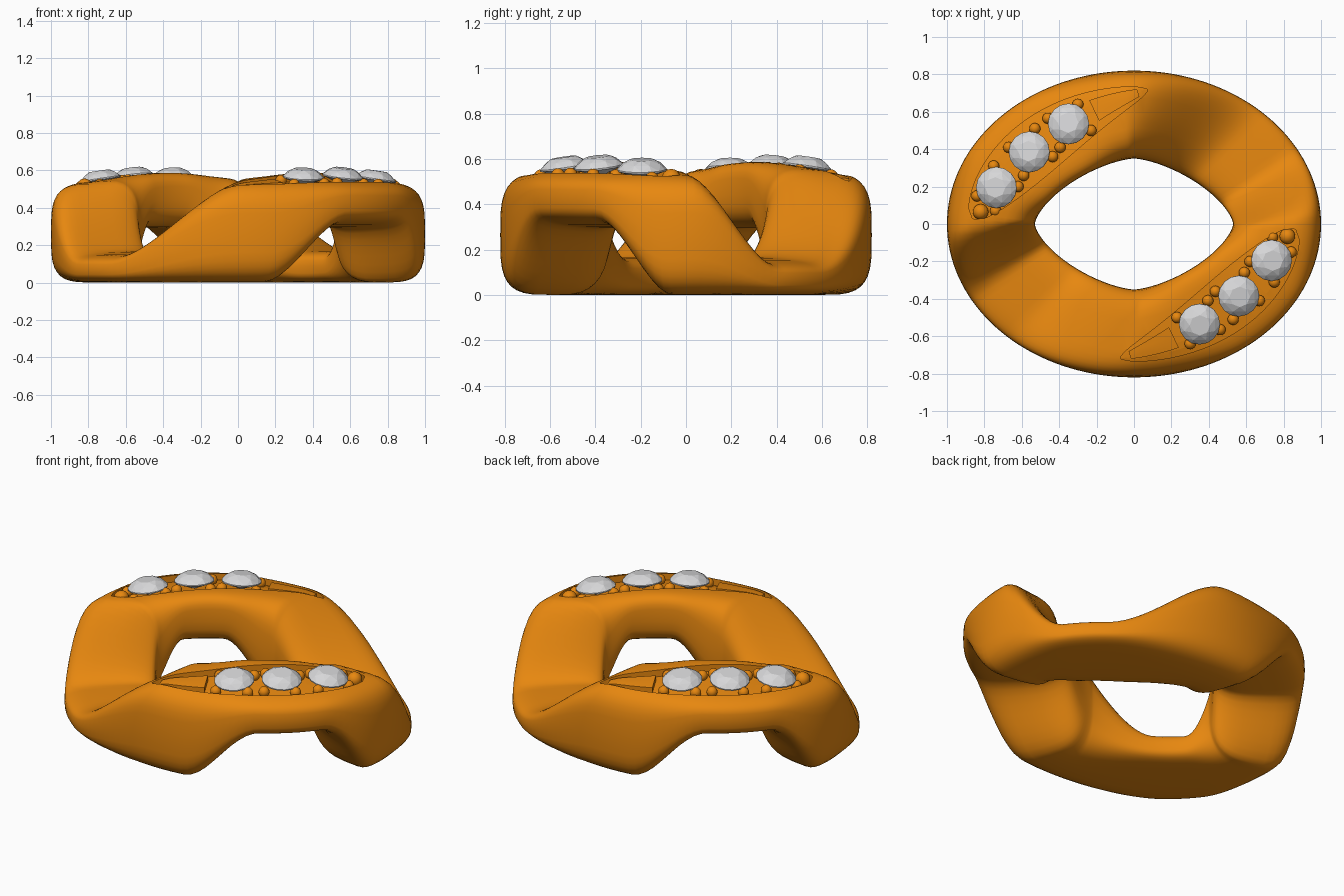
import bpy, bmesh, math
from mathutils import Vector
from mathutils.bvhtree import BVHTree

cube = bpy.data.objects.get("Cube")
if cube:
    bpy.data.objects.remove(cube, do_unlink=True)


def material(name, color, rough):
    m = bpy.data.materials.new(name)
    m.use_nodes = True
    m.diffuse_color = color
    b = next(n for n in m.node_tree.nodes if n.type == 'BSDF_PRINCIPLED')
    b.inputs["Base Color"].default_value = color
    b.inputs["Roughness"].default_value = rough
    return m


gold = material("orange gold", (0.82, 0.25, 0.005, 1), 0.5)
clear = material("pale grey stone", (0.68, 0.68, 0.69, 1), 0.5)


def add_object(name, bm, mat, smooth=True):
    bmesh.ops.recalc_face_normals(bm, faces=bm.faces)
    me = bpy.data.meshes.new(name)
    bm.to_mesh(me)
    bm.free()
    ob = bpy.data.objects.new(name, me)
    bpy.context.collection.objects.link(ob)
    me.materials.append(mat)
    if smooth:
        smooth_object(ob)
    return ob


def smooth_object(ob):
    bpy.ops.object.select_all(action='DESELECT')
    ob.select_set(True)
    bpy.context.view_layer.objects.active = ob
    bpy.ops.object.shade_smooth_by_angle(angle=math.radians(35))


def power(x, p):
    return math.copysign(abs(x) ** p, x)


def ramp(x, a, b):
    x = min(1, max(0, (x - a) / (b - a)))
    return x * x * (3 - 2 * x)


def lerp(a, b, t):
    return a + (b - a) * t


# Twisted link: a section swept round an oval, alternately raised and lowered
def heights(t, w):
    """Bottom and top of the section at sweep angle t; w is 0 inside, 1 outside."""
    q = math.degrees(t)
    low = (q + 45) % 180 - 45       # angle into the lowered quarter, from the end
    high = (q - 45) % 180 - 45      # angle into the raised quarter, from the side
    bulge = max(0, -math.sin(2 * t))
    top = lerp(0.565, 0.53, w) - 0.01 * math.cos(t) ** 2 + lerp(0.045, 0.005, w) * bulge
    k = ramp(low, lerp(-5, 3, w), lerp(27, 31, w)) * ramp(90 - low, lerp(-7, -1, w), 44)
    top = lerp(top, lerp(0.18, 0.14, w), k)
    k = ramp(high, 10, 37) * ramp(90 - high, 6, 30)
    bottom = lerp(0, lerp(0.28, 0.32, w), k)
    return bottom, top


RINGS, SECTION = 144, 36
bm = bmesh.new()
loops = []
for i in range(RINGS):
    t = math.tau * i / RINGS
    c, s = math.cos(t), math.sin(t)
    outer = Vector((c, 0.82 * s, 0))
    inner = Vector((0.53 * power(c, 1.33), 0.35 * power(s, 1.33), 0))
    loop = []
    for j in range(SECTION):
        a = math.tau * j / SECTION
        # The inner edge is crisper on the flat side of each quarter
        crisp = max(0, -math.sin(2 * t) * math.copysign(1, math.sin(a)))
        e = 0.54 if math.cos(a) > 0 else lerp(0.68, 0.46, crisp)
        w = 0.5 + 0.5 * power(math.cos(a), e)
        bottom, top = heights(t, w)
        p = inner.lerp(outer, w)
        p.z = lerp(bottom, top, 0.5 + 0.5 * power(math.sin(a), e))
        loop.append(bm.verts.new(p))
    loops.append(loop)
for i, loop in enumerate(loops):
    other = loops[(i + 1) % RINGS]
    for j in range(SECTION):
        k = (j + 1) % SECTION
        bm.faces.new((loop[j], loop[k], other[k], other[j]))
bmesh.ops.recalc_face_normals(bm, faces=bm.faces)
tree = BVHTree.FromBMesh(bm)
link = add_object("twisted_link", bm, gold)


def surface(x, y):
    hit, normal, _, _ = tree.ray_cast(Vector((x, y, 2)), Vector((0, 0, -1)))
    return hit, normal if normal.z > 0 else -normal


# Eye-shaped pockets sunk in the two raised lobes
START, BEND, END = Vector((-0.07, -0.715)), Vector((0.53, -0.54)), Vector((0.86, -0.03))
DEPTH = 0.04


def pocket_point(t, v, sign, width):
    p = START * (1 - t) ** 2 + BEND * 2 * t * (1 - t) + END * t * t
    d = ((BEND - START) * (1 - t) + (END - BEND) * t).normalized()
    half = 0.006 + width * max(0, math.sin(math.pi * t ** 1.3)) ** 0.55
    return (p + Vector((-d.y, d.x)) * half * v) * sign


def patch(steps, cols, first, last, sign, width, low, high):
    """Closed block following the lobe; high None means straight up."""
    b = bmesh.new()
    rows = []
    for i in range(steps + 1):
        t = lerp(first, last, i / steps)
        row = []
        for j in range(cols + 1):
            p = pocket_point(t, 2 * j / cols - 1, sign, width)
            row.append(b.verts.new((p.x, p.y, surface(*p)[0].z + low)))
        rows.append(row)
    for r0, r1 in zip(rows, rows[1:]):
        for j in range(cols):
            b.faces.new((r0[j], r0[j + 1], r1[j + 1], r1[j]))
    out = bmesh.ops.extrude_face_region(b, geom=b.faces[:])
    for v in out["geom"]:
        if isinstance(v, bmesh.types.BMVert):
            v.co.z = 0.85 if high is None else v.co.z + high - low
    return b


for sign in (1, -1):
    cutter = add_object("pocket_cutter", patch(40, 6, 0, 1, sign, 0.145, -DEPTH, None), gold, False)
    cutter.hide_render = True
    mod = link.modifiers.new("pocket", 'BOOLEAN')
    mod.operation = 'DIFFERENCE'
    mod.solver = 'EXACT'
    mod.object = cutter
    bpy.context.view_layer.objects.active = link
    bpy.ops.object.modifier_apply(modifier=mod.name)
    bpy.data.objects.remove(cutter, do_unlink=True)
smooth_object(link)


# Faceted stone: girdle, crown, flat table and pointed base
def stone(name, x, y, radius):
    b = bmesh.new()
    for r, z, n, turn in ((1, 0, 16, 0), (0.8, 0.22, 8, 0.5), (0.5, 0.38, 8, 0), (1, -0.06, 16, 0)):
        for i in range(n):
            a = math.tau * (i + turn) / n
            b.verts.new((r * math.cos(a), r * math.sin(a), z))
    b.verts.new((0, 0, -0.45))
    bmesh.ops.convex_hull(b, input=b.verts[:])
    bmesh.ops.scale(b, vec=(radius,) * 3, verts=b.verts)
    ob = add_object(name, b, clear, False)
    hit, normal = surface(x, y)
    ob.location = hit + normal * 0.005
    ob.rotation_euler = Vector((0, 0, 1)).rotation_difference(normal).to_euler()


def bead(name, x, y, radius):
    b = bmesh.new()
    bmesh.ops.create_uvsphere(b, u_segments=16, v_segments=10, radius=radius)
    ob = add_object(name, b, gold)
    ob.location = surface(x, y)[0] - Vector((0, 0, 0.022))


STONES = ((0.35, -0.535), (0.56, -0.385), (0.735, -0.195))
BEADS = ((0.23, -0.5), (0.3, -0.64), (0.46, -0.565), (0.395, -0.41), (0.435, -0.36),
         (0.53, -0.51), (0.67, -0.41), (0.59, -0.26), (0.62, -0.2), (0.75, -0.31),
         (0.84, -0.15), (0.74, -0.07))
for sign, side in ((1, "front"), (-1, "back")):
    for x, y in STONES:
        stone(side + "_stone", sign * x, sign * y, 0.11)
    for x, y in BEADS:
        bead(side + "_bead", sign * x, sign * y, 0.03)
    bead(side + "_end_bead", sign * 0.82, sign * -0.065, 0.042)
    # Tapered raised bar in the narrow end of the pocket
    add_object(side + "_tapered_bar", patch(12, 3, 0.04, 0.25, sign, 0.08, -DEPTH - 0.01, -0.008), gold)
